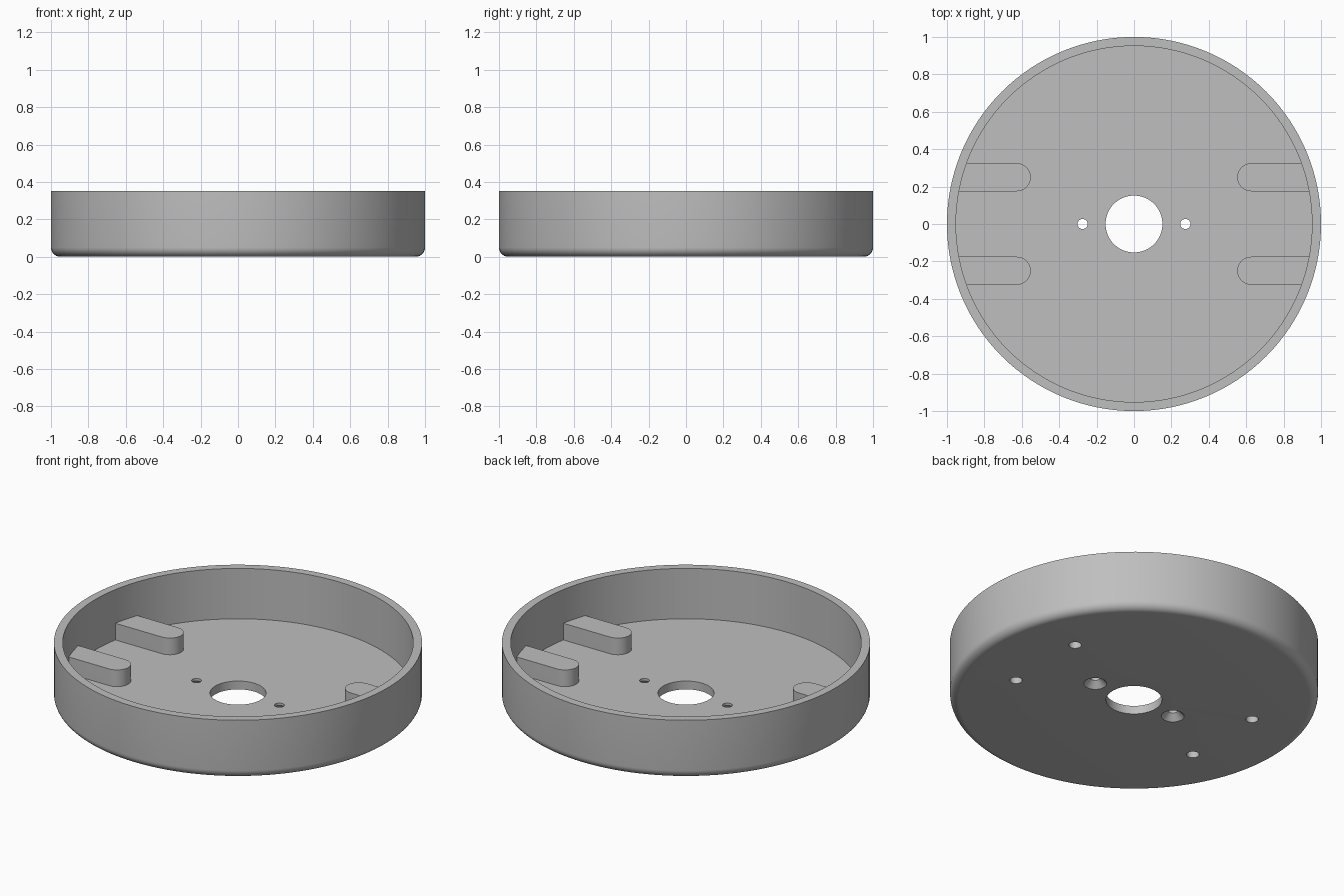
import bpy, bmesh
from math import sin, cos, pi, asin, sqrt

if "Cube" in bpy.data.objects:
    bpy.data.objects.remove(bpy.data.objects["Cube"])

RADIUS, INNER, HEIGHT, FLOOR = 1.0, 0.952, 0.352, 0.05
FILLET, BORE = 0.05, 0.152
BOSS_X, BOSS_Y, BOSS_R, BOSS_TOP = 0.627, 0.25, 0.075, 0.15
SCREW_X = 0.275

grey = bpy.data.materials.new("plain grey")
grey.use_nodes = True
grey.diffuse_color = (0.52, 0.52, 0.52, 1)
grey.node_tree.nodes["Principled BSDF"].inputs["Base Color"].default_value = grey.diffuse_color


def finish(name, bm):
    bmesh.ops.recalc_face_normals(bm, faces=bm.faces)
    mesh = bpy.data.meshes.new(name)
    bm.to_mesh(mesh)
    bm.free()
    mesh.materials.append(grey)
    obj = bpy.data.objects.new(name, mesh)
    bpy.context.collection.objects.link(obj)
    return obj


def lathe(name, profile, steps):
    """Spin a closed (radius, z) profile into a ring."""
    bm = bmesh.new()
    rings = [[bm.verts.new((r * cos(2 * pi * i / steps), r * sin(2 * pi * i / steps), z))
              for r, z in profile] for i in range(steps)]
    n = len(profile)
    for i in range(steps):
        a, b = rings[i], rings[(i + 1) % steps]
        for j in range(n):
            k = (j + 1) % n
            bm.faces.new((a[j], b[j], b[k], a[k]))
    return finish(name, bm)


def boss(name, sx, sy):
    """Round-nosed block running out into the wall."""
    outline = []
    for i in range(21):
        t = pi / 2 + pi * i / 20
        outline.append((BOSS_X + BOSS_R * cos(t), BOSS_Y + BOSS_R * sin(t)))
    buried = (INNER + RADIUS) / 2
    low, high = asin((BOSS_Y - BOSS_R) / buried), asin((BOSS_Y + BOSS_R) / buried)
    for i in range(7):
        t = low + (high - low) * i / 6
        outline.append((buried * cos(t), buried * sin(t)))
    bm = bmesh.new()
    face = bm.faces.new([bm.verts.new((sx * x, sy * y, FLOOR / 2)) for x, y in outline])
    top = bmesh.ops.extrude_face_region(bm, geom=[face])["geom"]
    bmesh.ops.translate(bm, vec=(0, 0, BOSS_TOP - FLOOR / 2),
                        verts=[v for v in top if isinstance(v, bmesh.types.BMVert)])
    return finish(name, bm)


def plug(name, x, y, r1, r2, z1, z2):
    """Tapered cutter between two heights."""
    bpy.ops.mesh.primitive_cone_add(vertices=32, radius1=r1, radius2=r2, depth=z2 - z1,
                                    location=(x, y, (z1 + z2) / 2))
    obj = bpy.context.object
    obj.name = name
    obj.data.materials.append(grey)
    obj.hide_render = True
    return obj


def combine(target, tool, operation):
    mod = target.modifiers.new(operation.lower(), 'BOOLEAN')
    mod.operation, mod.object, mod.solver = operation, tool, 'EXACT'
    bpy.context.view_layer.objects.active = target
    bpy.ops.object.modifier_apply(modifier=mod.name)
    bpy.data.objects.remove(tool)


# Round tray with a filleted bottom edge and a central bore
profile = [(BORE, 0)]
for i in range(9):
    t = -pi / 2 + pi / 2 * i / 8
    profile.append((RADIUS - FILLET + FILLET * cos(t), FILLET + FILLET * sin(t)))
profile += [(RADIUS, HEIGHT), (INNER, HEIGHT), (INNER, FLOOR), (BORE, FLOOR)]
tray = lathe("round_tray", profile, 128)

# Four bosses, each with a blind hole from below
for sx in (-1, 1):
    for sy in (-1, 1):
        combine(tray, boss("boss", sx, sy), 'UNION')
        combine(tray, plug("blind_hole", sx * BOSS_X, sy * BOSS_Y, 0.034, 0.034, -0.02, 0.12),
                'DIFFERENCE')

# Two countersunk screw holes beside the bore
for sx in (-1, 1):
    combine(tray, plug("screw_hole", sx * SCREW_X, 0, 0.027, 0.027, -0.02, 0.1), 'DIFFERENCE')
    combine(tray, plug("countersink", sx * SCREW_X, 0, 0.0725, 0.0265, -0.01, 0.036), 'DIFFERENCE')

# Smooth the round walls, keep the rims crisp
bpy.ops.object.select_all(action='DESELECT')
tray.select_set(True)
bpy.context.view_layer.objects.active = tray
bpy.ops.object.shade_smooth_by_angle(angle=pi / 6)
